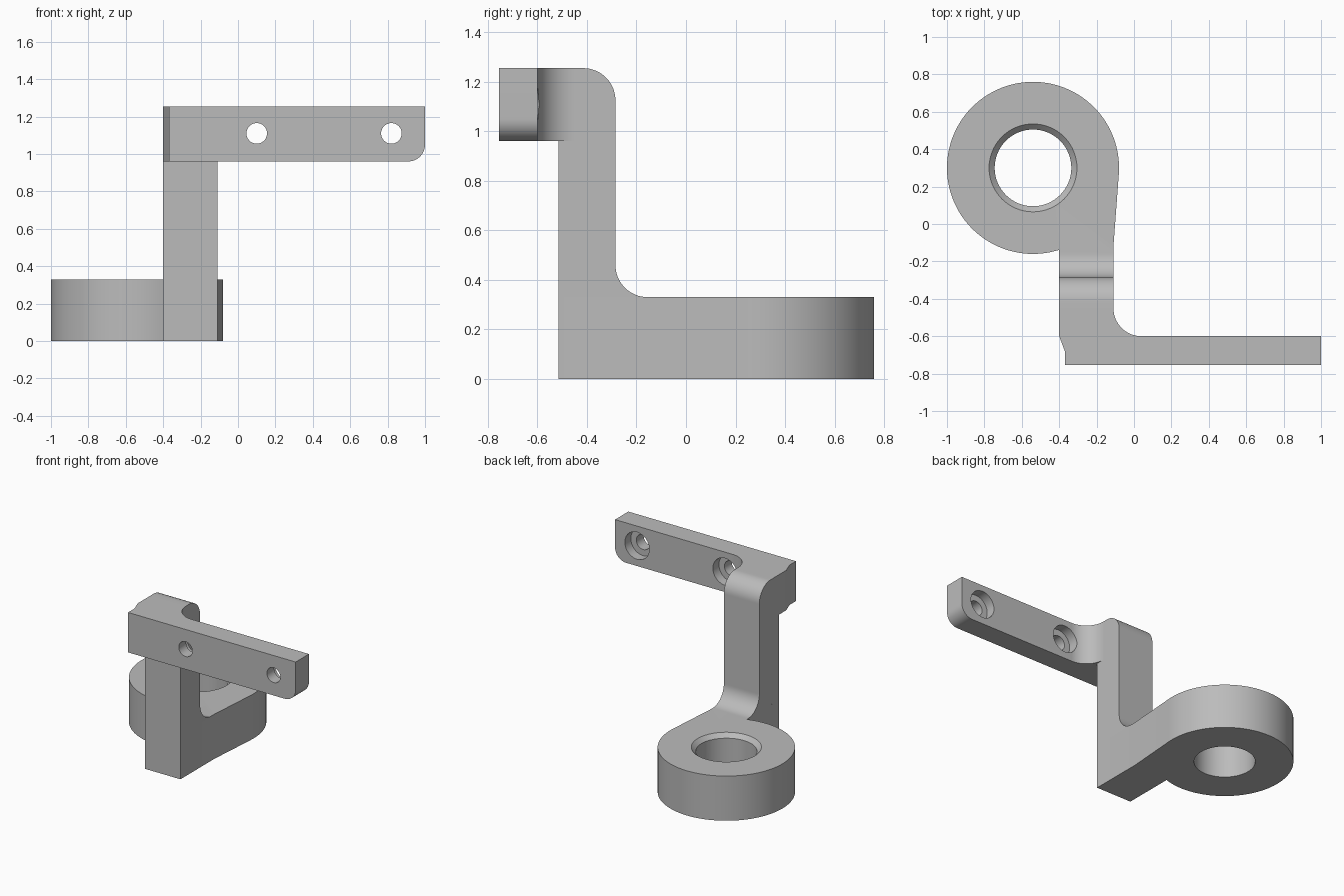
import bpy, bmesh
from math import cos, sin, radians
from mathutils import Vector

default = bpy.data.objects.get("Cube")
if default:
    bpy.data.objects.remove(default, do_unlink=True)

GREY = (0.5, 0.5, 0.5, 1.0)
metal = bpy.data.materials.new("plain grey")
metal.use_nodes = True
metal.diffuse_color = GREY
metal.node_tree.nodes["Principled BSDF"].inputs["Base Color"].default_value = GREY


def arc(cx, cy, r, a0, a1, n):
    """Points on an arc, angles in degrees."""
    angles = [radians(a0 + (a1 - a0) * i / n) for i in range(n + 1)]
    return [(cx + r * cos(a), cy + r * sin(a)) for a in angles]


def prism(name, outline, place, sweep, bevel_at=None):
    """Extrude a 2D outline; optionally round the edge passing through (x, z)."""
    bm = bmesh.new()
    face = bm.faces.new([bm.verts.new(place(p, q)) for p, q in outline])
    new = bmesh.ops.extrude_face_region(bm, geom=[face])["geom"]
    moved = [v for v in new if isinstance(v, bmesh.types.BMVert)]
    bmesh.ops.translate(bm, verts=moved, vec=Vector(sweep))
    if bevel_at:
        x, z, radius = bevel_at
        edges = [e for e in bm.edges if all(
            abs(v.co.x - x) < 1e-4 and abs(v.co.z - z) < 1e-4 for v in e.verts)]
        bmesh.ops.bevel(bm, geom=edges, offset=radius, segments=12,
                        profile=0.5, affect='EDGES')
    bmesh.ops.recalc_face_normals(bm, faces=bm.faces)
    mesh = bpy.data.meshes.new(name)
    bm.to_mesh(mesh)
    bm.free()
    mesh.materials.append(metal)
    obj = bpy.data.objects.new(name, mesh)
    bpy.context.collection.objects.link(obj)
    return obj


def cutter(name, loc, r1, r2, depth, rot=(0, 0, 0)):
    """Round cutter centred on loc."""
    bpy.ops.mesh.primitive_cone_add(vertices=64, radius1=r1, radius2=r2,
                                    depth=depth, location=loc, rotation=rot)
    obj = bpy.context.object
    obj.name = name
    obj.data.materials.append(metal)
    obj.hide_render = True
    return obj


def combine(target, other, operation):
    """Apply a boolean and discard the other solid."""
    bpy.ops.object.select_all(action='DESELECT')
    bpy.context.view_layer.objects.active = target
    target.select_set(True)
    mod = target.modifiers.new(operation.title(), 'BOOLEAN')
    mod.operation = operation
    mod.solver = 'EXACT'
    mod.object = other
    bpy.ops.object.modifier_apply(modifier=mod.name)
    bpy.data.objects.remove(other, do_unlink=True)


LEFT, RIGHT = -0.40, -0.11          # column sides
FRONT, BACK = -0.515, -0.285        # column depth
BASE_TOP, ARM_LOW, TOP = 0.33, 0.96, 1.255
RING_X, RING_Y = -0.54, 0.30

# Base: ring outline running tangentially into the foot of the column
base_plan = arc(RING_X, RING_Y, 0.46, -4, 287.7, 96)
base_plan += [(LEFT, FRONT), (RIGHT, FRONT), (RIGHT, -0.12)]
bracket = prism("bracket", base_plan, lambda x, y: (x, y, 0), (0, 0, BASE_TOP))

# Column: side profile with a fillet at the foot and a rounded top corner
R = 0.13
side = [(FRONT, BASE_TOP)]
side += arc(BACK + R, BASE_TOP + R, R, 270, 180, 16)
side += arc(BACK - R, TOP - R, R, 0, 90, 16)
side += [(FRONT, TOP)]
column = prism("column", side, lambda y, z: (LEFT, y, z), (RIGHT - LEFT, 0, 0))

# Arm: plan with an inside fillet and an angled outer corner
arm_plan = [(LEFT, -0.45)] + arc(RIGHT + 0.15, -0.45, 0.15, 180, 270, 16)
arm_plan += [(1, -0.60), (1, -0.755), (-0.37, -0.755), (-0.37, -0.68), (LEFT, -0.60)]
arm = prism("arm", arm_plan, lambda x, y: (x, y, ARM_LOW),
            (0, 0, TOP - ARM_LOW), bevel_at=(1, ARM_LOW, 0.09))

combine(bracket, column, 'UNION')
combine(bracket, arm, 'UNION')

# Ring bore with a chamfered mouth
combine(bracket, cutter("bore", (RING_X, RING_Y, 0.15), 0.205, 0.205, 1), 'DIFFERENCE')
combine(bracket, cutter("bore_chamfer", (RING_X, RING_Y, BASE_TOP), 0.203, 0.267, 0.064),
        'DIFFERENCE')

# Counterbored screw holes in the arm
for x in (0.10, 0.82):
    turn = (radians(90), 0, 0)
    combine(bracket, cutter("screw_hole", (x, -0.68, 1.11), 0.055, 0.055, 0.4, turn),
            'DIFFERENCE')
    combine(bracket, cutter("counterbore", (x, -0.57, 1.11), 0.1, 0.1, 0.2, turn),
            'DIFFERENCE')

bpy.ops.object.select_all(action='DESELECT')
bracket.select_set(True)
bpy.context.view_layer.objects.active = bracket
bpy.ops.object.shade_smooth_by_angle(angle=radians(25))
